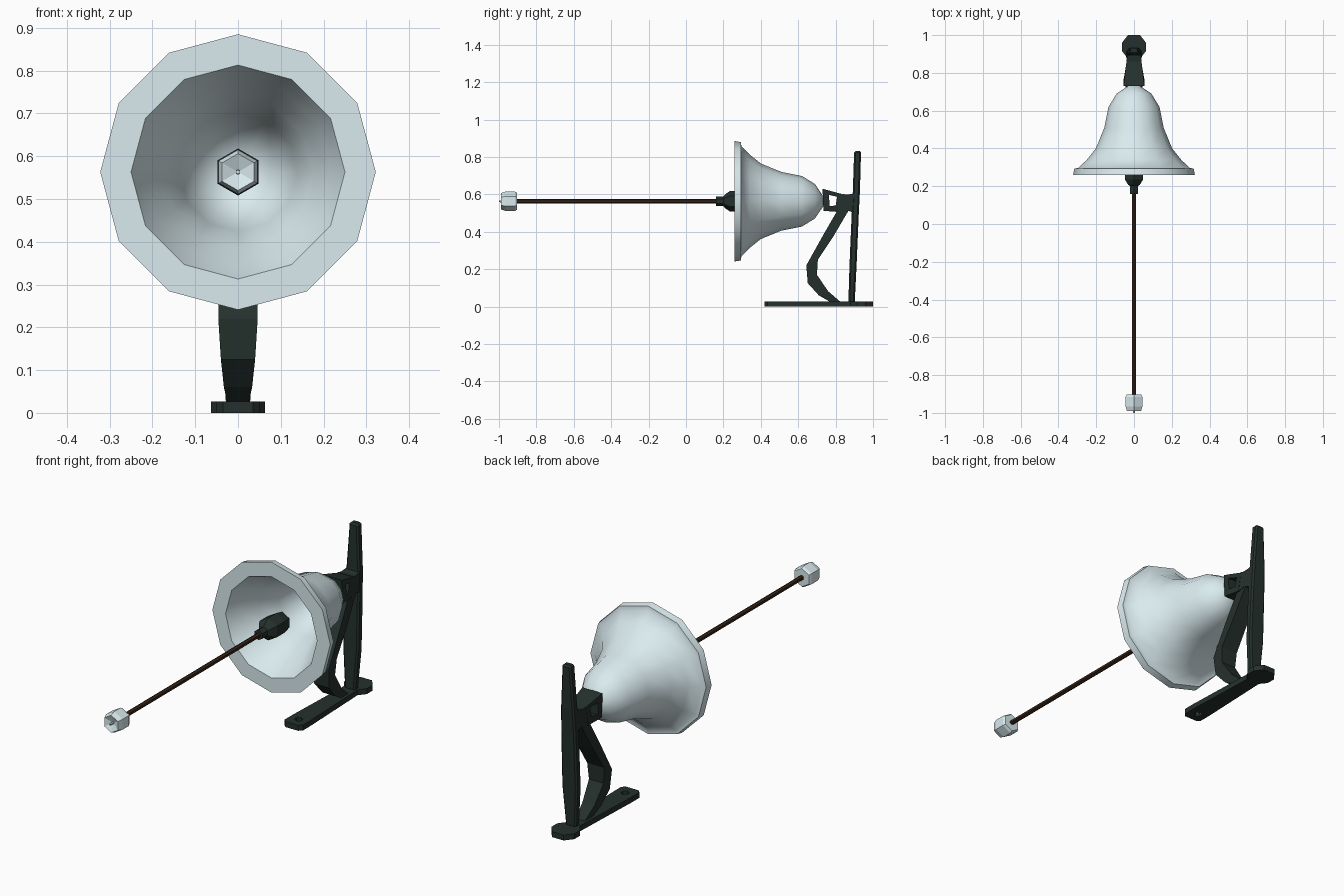
import bpy, bmesh, math

if "Cube" in bpy.data.objects:
    bpy.data.objects.remove(bpy.data.objects["Cube"])

ZC = 0.563  # height of the bell axis


def material(name, rgb):
    m = bpy.data.materials.new(name)
    m.diffuse_color = (*rgb, 1)
    m.use_nodes = True
    m.node_tree.nodes["Principled BSDF"].inputs["Base Color"].default_value = m.diffuse_color
    return m


PALE = material("pale_metal", (0.70, 0.83, 0.86))
DARK = material("dark_iron", (0.018, 0.030, 0.025))
ROPE = material("brown_cord", (0.035, 0.016, 0.008))


def finish(name, bm, mat, smooth=None):
    bmesh.ops.recalc_face_normals(bm, faces=bm.faces[:])
    me = bpy.data.meshes.new(name)
    bm.to_mesh(me)
    bm.free()
    me.materials.append(mat)
    ob = bpy.data.objects.new(name, me)
    bpy.context.collection.objects.link(ob)
    if smooth:
        bpy.ops.object.select_all(action='DESELECT')
        ob.select_set(True)
        bpy.context.view_layer.objects.active = ob
        bpy.ops.object.shade_smooth_by_angle(angle=math.radians(smooth))
    return ob


def lathe(name, profile, sides, mat, smooth=None):
    """Revolve (y, radius) points around the bell axis, one corner at the top."""
    bm = bmesh.new()
    rings = []
    for y, r in profile:
        n = 1 if r == 0 else sides
        rings.append([bm.verts.new((r * math.sin(math.tau * i / sides), y,
                                    ZC + r * math.cos(math.tau * i / sides)))
                      for i in range(n)])
    for a, b in zip(rings, rings[1:]):
        for i in range(sides):
            j = (i + 1) % sides
            quad = [a[i % len(a)], a[j % len(a)], b[j % len(b)], b[i % len(b)]]
            bm.faces.new(list(dict.fromkeys(quad)))
    return finish(name, bm, mat, smooth)


def loft(name, sections, closed=False, bevel=0.0):
    """Bar through sections (y1, z1, y2, z2, half_width) mirrored across x."""
    bm = bmesh.new()
    rings = [[bm.verts.new(c) for c in ((-w, y1, z1), (w, y1, z1), (w, y2, z2), (-w, y2, z2))]
             for y1, z1, y2, z2, w in sections]
    for a, b in zip(rings, rings[1:] + (rings[:1] if closed else [])):
        for i in range(4):
            j = (i + 1) % 4
            bm.faces.new((a[i], a[j], b[j], b[i]))
    if not closed:
        bm.faces.new(rings[0])
        bm.faces.new(rings[-1])
    ob = finish(name, bm, DARK)
    if bevel:
        mod = ob.modifiers.new("bevel", 'BEVEL')
        mod.width, mod.segments = bevel, 1
        mod.limit_method = 'ANGLE'
        mod.angle_limit = math.radians(50)
    return ob


# bell: thick shell, inside and outside
lathe("bell", [(0.69, 0), (0.675, 0.06), (0.62, 0.115), (0.51, 0.138), (0.41, 0.175),
               (0.33, 0.22), (0.26, 0.25), (0.26, 0.322), (0.294, 0.316), (0.296, 0.295),
               (0.34, 0.25), (0.40, 0.202), (0.51, 0.157), (0.62, 0.135), (0.69, 0.092),
               (0.735, 0.025), (0.735, 0)], 12, PALE, 40)

# clapper, cord and pull handle
lathe("clapper", [(0.16, 0), (0.16, 0.025), (0.20, 0.025), (0.208, 0.036), (0.235, 0.055),
                  (0.30, 0.055), (0.345, 0.045), (0.365, 0.022), (0.365, 0)], 6, DARK)
lathe("clapper_cord", [(-0.93, 0), (-0.93, 0.012), (0.18, 0.012), (0.18, 0)], 6, ROPE)
lathe("pull_handle", [(-1.0, 0), (-1.0, 0.005), (-0.975, 0.006), (-0.99, 0.043), (-0.965, 0.052),
                      (-0.915, 0.052), (-0.903, 0.045), (-0.903, 0)], 6, PALE)

# upright post
loft("post", [(0.868, 0.02, 0.902, 0.02, 0.028), (0.874, 0.22, 0.912, 0.22, 0.042),
              (0.886, 0.50, 0.924, 0.50, 0.040), (0.892, 0.62, 0.930, 0.62, 0.036),
              (0.899, 0.832, 0.936, 0.832, 0.024)], bevel=0.008)

# curved brace
loft("curved_brace", [(0.81, 0.515, 0.87, 0.515, 0.038), (0.735, 0.385, 0.785, 0.37, 0.043),
                      (0.643, 0.22, 0.705, 0.25, 0.046), (0.651, 0.125, 0.70, 0.17, 0.040),
                      (0.71, 0.06, 0.76, 0.082, 0.033), (0.78, 0.02, 0.83, 0.022, 0.024)])

# bell bracket: frame with an opening, plus the arm to the post
loft("bell_bracket", [(0.73, 0.63, 0.765, 0.597, 0.055), (0.84, 0.60, 0.808, 0.587, 0.042),
                      (0.825, 0.505, 0.80, 0.540, 0.044), (0.735, 0.512, 0.767, 0.537, 0.055)],
     closed=True)
loft("bracket_arm", [(0.825, 0.505, 0.84, 0.602, 0.042), (0.86, 0.515, 0.86, 0.598, 0.040),
                     (0.90, 0.50, 0.90, 0.605, 0.036)])

# foot plate: bar widening to a rounded pad at the back
half = [(0.035, 0.42), (0.050, 0.435), (0.050, 0.50), (0.036, 0.88),
        (0.063, 0.915), (0.063, 0.96), (0.032, 1.0)]
bm = bmesh.new()
outline = half + [(-x, y) for x, y in reversed(half)]
face = bm.faces.new([bm.verts.new((x, y, 0)) for x, y in outline])
top = bmesh.ops.extrude_face_region(bm, geom=[face])["geom"]
bmesh.ops.translate(bm, vec=(0, 0, 0.027), verts=[v for v in top if isinstance(v, bmesh.types.BMVert)])
foot = finish("foot_plate", bm, DARK)

# screw hole in the foot plate
bpy.ops.mesh.primitive_cylinder_add(vertices=6, radius=0.02, depth=0.2, location=(0, 0.475, 0))
cutter = bpy.context.object
cutter.name = "hole_cutter"
cutter.hide_render = True
cutter.hide_viewport = True
cut = foot.modifiers.new("hole", 'BOOLEAN')
cut.operation, cut.object, cut.solver = 'DIFFERENCE', cutter, 'EXACT'
